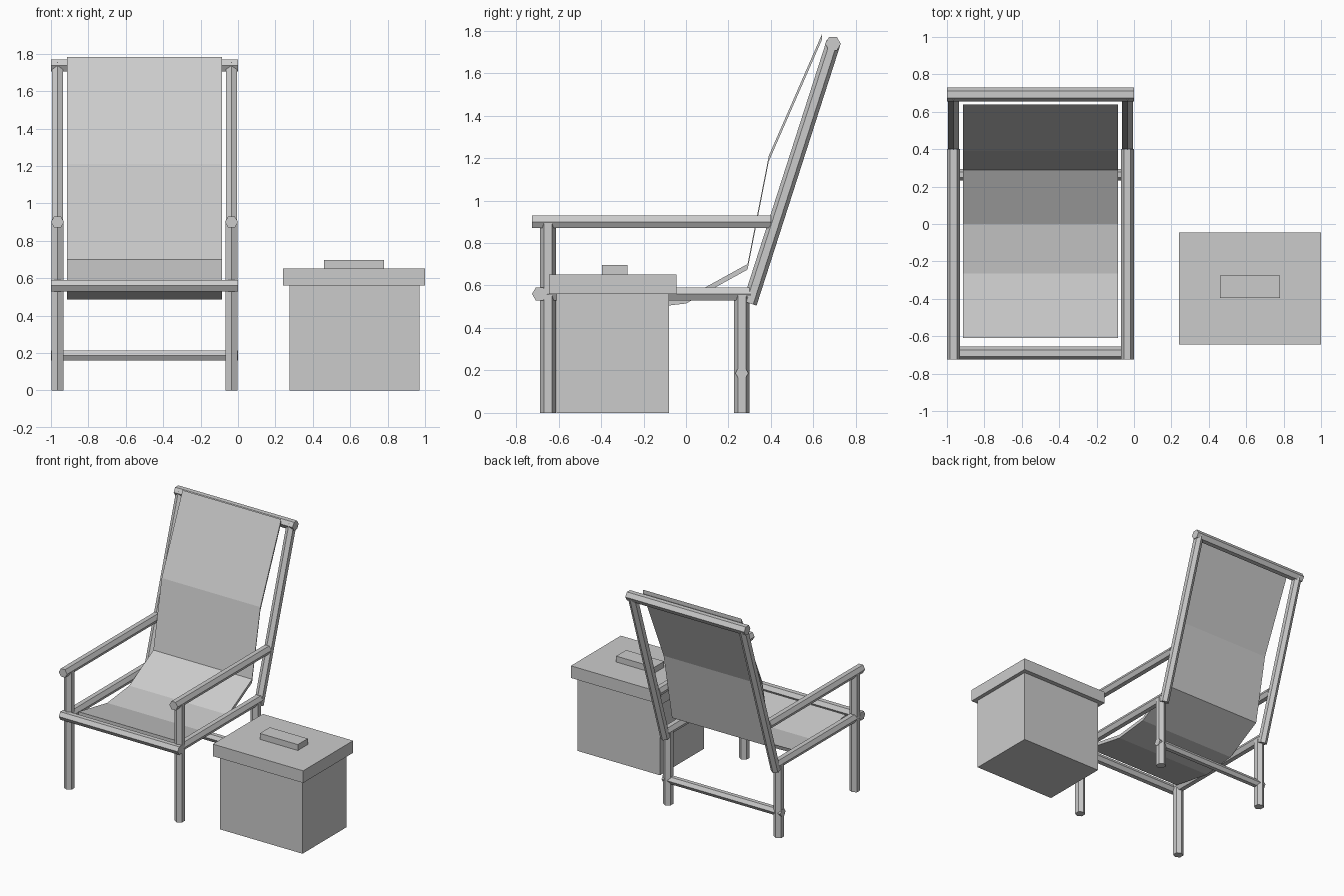
import bpy, bmesh, math
from mathutils import Vector

if "Cube" in bpy.data.objects:
    bpy.data.objects.remove(bpy.data.objects["Cube"])

grey = bpy.data.materials.new("plain grey")
grey.diffuse_color = (0.6, 0.6, 0.6, 1)
grey.use_nodes = True
grey.node_tree.nodes["Principled BSDF"].inputs["Base Color"].default_value = grey.diffuse_color


def finish(name, bm):
    bmesh.ops.recalc_face_normals(bm, faces=bm.faces)
    me = bpy.data.meshes.new(name)
    bm.to_mesh(me)
    bm.free()
    me.materials.append(grey)
    ob = bpy.data.objects.new(name, me)
    bpy.context.collection.objects.link(ob)


def bar(name, p, q, corner, r=0.035):
    """Six-sided bar from p to q with one edge pointing along corner."""
    p, q = Vector(p), Vector(q)
    d = (q - p).normalized()
    u = Vector(corner)
    u = (u - d * u.dot(d)).normalized()
    w = d.cross(u)
    bm = bmesh.new()
    rings = []
    for c in (p, q):
        rings.append([bm.verts.new(c + r * (u * math.cos(a) + w * math.sin(a)))
                      for a in (i * math.pi / 3 for i in range(6))])
    for ring in rings:
        bm.faces.new(ring)
    for i in range(6):
        j = (i + 1) % 6
        bm.faces.new((rings[0][i], rings[0][j], rings[1][j], rings[1][i]))
    finish(name, bm)


def box(name, x0, x1, y0, y1, z0, z1):
    bm = bmesh.new()
    bmesh.ops.create_cube(bm, size=1)
    for v in bm.verts:
        v.co = ((x0 + x1) / 2 + v.co.x * (x1 - x0),
                (y0 + y1) / 2 + v.co.y * (y1 - y0),
                (z0 + z1) / 2 + v.co.z * (z1 - z0))
    finish(name, bm)


X, Y = (1, 0, 0), (0, 1, 0)

# side frames of the chair
for side, x in (("left", -0.965), ("right", -0.035)):
    bar(side + "_front_leg", (x, -0.65, 0), (x, -0.65, 0.9), Y, 0.037)
    bar(side + "_back_leg", (x, 0.263, 0), (x, 0.263, 0.56), Y, 0.037)
    bar(side + "_seat_rail", (x, -0.69, 0.56), (x, 0.305, 0.56), X)
    bar(side + "_arm", (x, -0.725, 0.9), (x, 0.4, 0.9), X)
    bar(side + "_back_post", (x, 0.30, 0.516), (x, 0.695, 1.745), Y, 0.034)

# cross bars
bar("front_bar", (-1, -0.69, 0.56), (0, -0.69, 0.56), Y)
bar("top_bar", (-1, 0.692, 1.738), (0, 0.692, 1.738), Y, 0.037)
bar("back_stretcher", (-1, 0.263, 0.187), (0, 0.263, 0.187), Y, 0.031)

# fabric sling: side profile (underside y, z) thickened upward
profile = [(-0.61, 0.55), (-0.265, 0.485), (0.0, 0.515), (0.29, 0.675),
           (0.39, 1.185), (0.64, 1.757)]
bm = bmesh.new()
rows = [[bm.verts.new((x, y, z + dz)) for x, dz in
         ((-0.915, 0), (-0.085, 0), (-0.085, 0.026), (-0.915, 0.026))]
        for y, z in profile]
bm.faces.new(rows[0])
bm.faces.new(rows[-1])
for a, b in zip(rows, rows[1:]):
    for i in range(4):
        j = (i + 1) % 4
        bm.faces.new((a[i], a[j], b[j], b[i]))
finish("fabric_sling", bm)

# cool box beside the chair
box("box_body", 0.275, 0.97, -0.61, -0.08, 0, 0.56)
box("box_lid", 0.24, 1.0, -0.645, -0.045, 0.56, 0.652)
box("box_handle", 0.46, 0.78, -0.395, -0.275, 0.652, 0.697)
